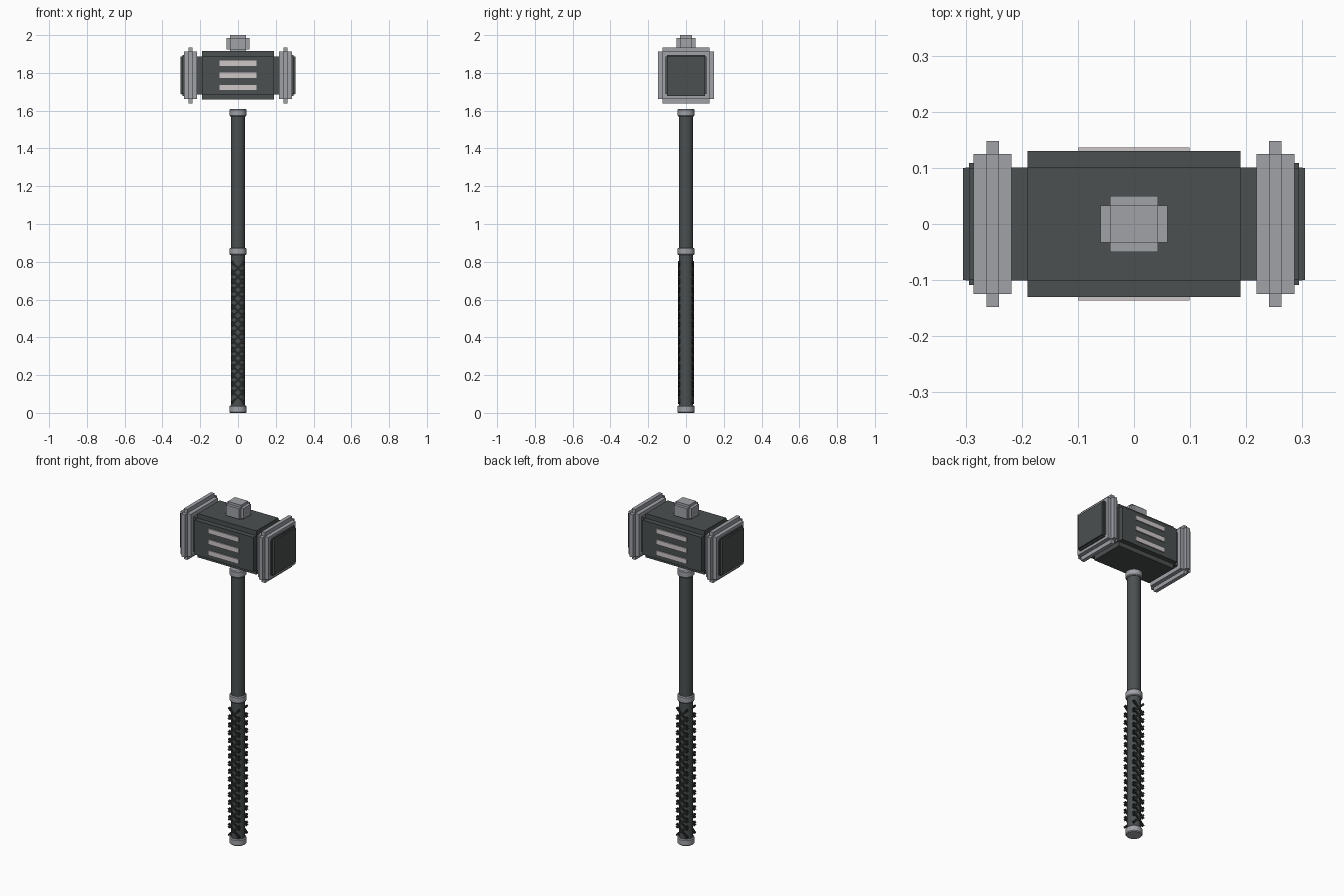
import bpy, bmesh, math
from mathutils import Matrix, Vector

old = bpy.data.objects.get("Cube")
if old:
    bpy.data.objects.remove(old)


def material(name, r, g, b):
    m = bpy.data.materials.new(name)
    m.use_nodes = True
    m.diffuse_color = (r, g, b, 1)
    m.node_tree.nodes["Principled BSDF"].inputs["Base Color"].default_value = (r, g, b, 1)
    return m


dark = material("dark grey", 0.07, 0.08, 0.08)
steel = material("steel grey", 0.35, 0.36, 0.39)
pale = material("pale grey", 0.62, 0.57, 0.58)
black = material("wrap black", 0.02, 0.021, 0.021)


def finish(name, bm, mat):
    bmesh.ops.recalc_face_normals(bm, faces=bm.faces)
    mesh = bpy.data.meshes.new(name)
    bm.to_mesh(mesh)
    bm.free()
    mesh.materials.append(mat)
    obj = bpy.data.objects.new(name, mesh)
    bpy.context.collection.objects.link(obj)
    return obj


def add_box(bm, centre, half, turn=0.0):
    mat = (Matrix.Translation(centre) @ Matrix.Rotation(turn, 4, 'Y')
           @ Matrix.Diagonal((*[2 * h for h in half], 1)))
    bmesh.ops.create_cube(bm, size=1, matrix=mat)


def stepped_box(name, centre, outer, inner, mat):
    """Box with notched edges: three crossing boxes, each full size on one axis."""
    bm = bmesh.new()
    for axis in range(3):
        half = list(inner)
        half[axis] = outer[axis]
        add_box(bm, centre, half)
    return finish(name, bm, mat)


def lathe(name, profile, mat, sides=32):
    bm = bmesh.new()
    verts = [bm.verts.new((r, 0, z)) for r, z in profile]
    edges = [bm.edges.new(pair) for pair in zip(verts, verts[1:])]
    bmesh.ops.spin(bm, geom=verts + edges, cent=(0, 0, 0), axis=(0, 0, 1),
                   angle=math.tau, steps=sides)
    bmesh.ops.remove_doubles(bm, verts=bm.verts, dist=0.0001)
    obj = finish(name, bm, mat)
    bpy.ops.object.select_all(action='DESELECT')
    obj.select_set(True)
    bpy.context.view_layer.objects.active = obj
    bpy.ops.object.shade_smooth_by_angle(angle=math.radians(30))
    return obj


# Head: notched centre block running through to both striking ends
HEAD_Z = 1.787
stepped_box("head_block", (0, 0, HEAD_Z), (0.30, 0.13, 0.128), (0.19, 0.101, 0.101), dark)

# Steel bands and striking faces, mirrored
for side, label in ((1, "left"), (-1, "right")):
    stepped_box(label + "_band", (side * 0.252, 0, HEAD_Z),
                (0.034, 0.148, 0.148), (0.011, 0.125, 0.125), steel).name = label + "_band"
    bm = bmesh.new()
    add_box(bm, (side * 0.252, 0, HEAD_Z), (0.034, 0.125, 0.125))
    finish(label + "_band_core", bm, steel)
    stepped_box(label + "_striking_face", (side * 0.285, 0, HEAD_Z),
                (0.02, 0.109, 0.109), (0.0095, 0.1, 0.1), dark)

# Top knob
stepped_box("top_knob", (0, 0, 1.955), (0.06, 0.05, 0.045), (0.043, 0.033, 0.031), steel)

# Three pale stripes on front and back
bm = bmesh.new()
for y in (-0.132, 0.132):
    for row in (-1, 0, 1):
        add_box(bm, (0, y, HEAD_Z + row * 0.064), (0.099, 0.0045, 0.014))
finish("stripes", bm, pale)

# Handle: shaft, slightly thicker grip, three collars
lathe("shaft", [(0, 0.82), (0.038, 0.82), (0.038, 1.6), (0, 1.6)], dark)
lathe("grip", [(0, 0.01), (0.038, 0.01), (0.038, 0.85), (0, 0.85)], dark)
for label, low in (("pommel", 0.0), ("middle", 0.835), ("upper", 1.57)):
    lathe(label + "_collar",
          [(0, low), (0.041, low), (0.045, low + 0.005), (0.045, low + 0.034),
           (0.041, low + 0.039), (0, low + 0.039)], steel)

# Crossed wrap bars on front and back of the grip
bm = bmesh.new()
count = 16
for y in (-0.036, 0.036):
    for i in range(count):
        z = 0.085 + i * 0.68 / (count - 1)
        for turn in (1, -1):
            add_box(bm, (0, y, z), (0.048, 0.0055, 0.006), turn * math.pi / 4)
finish("grip_wrap", bm, black)
